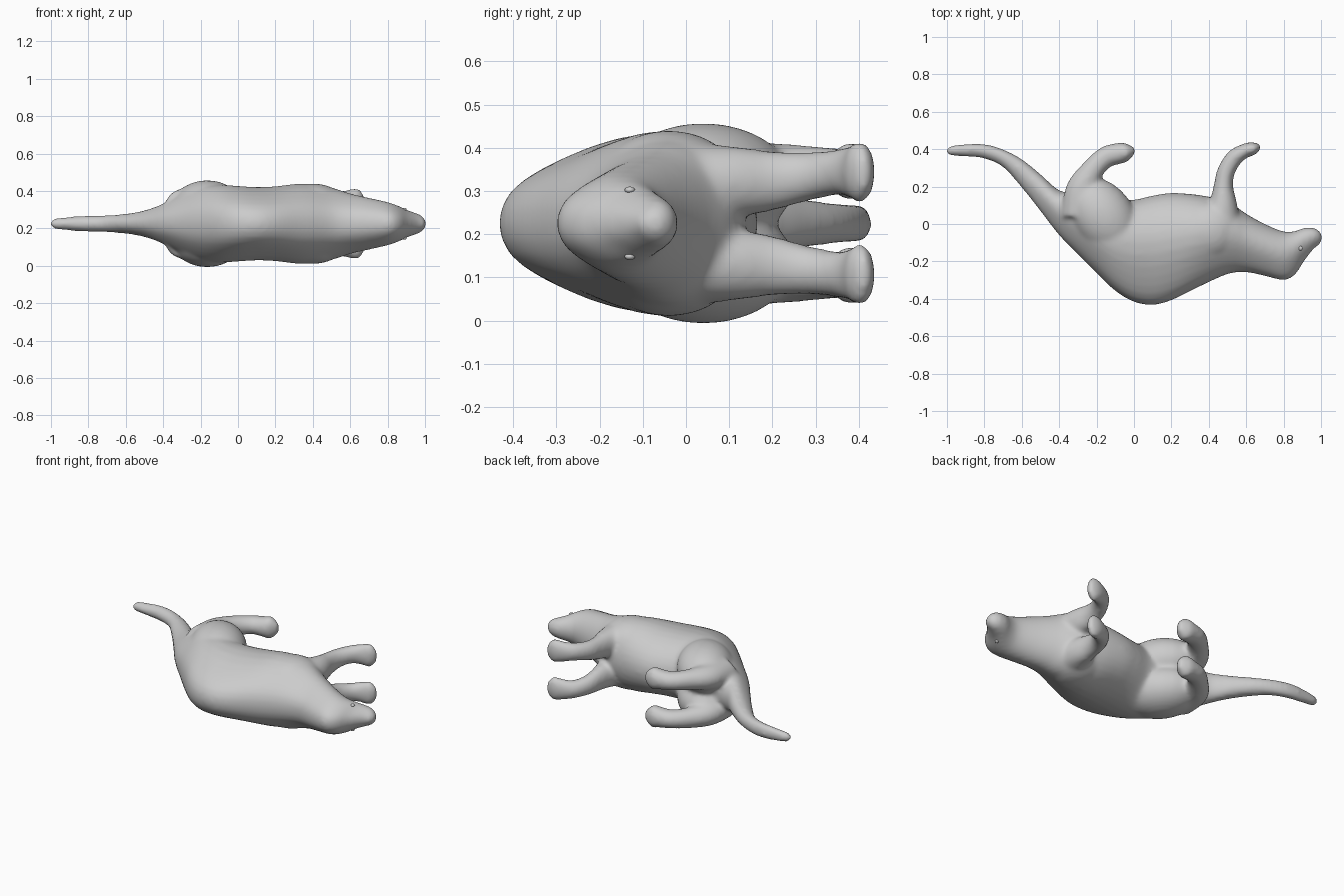
import bpy, bmesh, math
from mathutils import Vector

if "Cube" in bpy.data.objects:
    bpy.data.objects.remove(bpy.data.objects["Cube"])

MID = 0.225  # height of the symmetry plane (animal lies on its side)


def spline(rows, t):
    """Catmull-Rom through rows of numbers, t in [0, len-1]."""
    i = min(int(t), len(rows) - 2)
    f = t - i
    p = [Vector(rows[max(0, min(len(rows) - 1, i + k))]) for k in (-1, 0, 1, 2)]
    return (p[1] * 2 + (p[2] - p[0]) * f + (p[0] * 2 - p[1] * 5 + p[2] * 4 - p[3]) * f * f
            + (p[1] * 3 - p[0] - p[2] * 3 + p[3]) * f ** 3) * 0.5


def skin(bm, rings):
    """Join vertex rings into a closed tube."""
    loops = [[bm.verts.new(c) for c in ring] for ring in rings]
    n = len(loops[0])
    for a, b in zip(loops, loops[1:]):
        for j in range(n):
            bm.faces.new((a[j], a[(j + 1) % n], b[(j + 1) % n], b[j]))
    bm.faces.new(loops[0][::-1])
    bm.faces.new(loops[-1])


def torso(bm, rows, n=32, sub=5):
    """Rows: x, back y, belly y, half width."""
    rings = []
    for s in range((len(rows) - 1) * sub + 1):
        x, lo, hi, w = spline(rows, s / sub)
        wide = lo + (hi - lo) * 0.58
        ring = []
        for j in range(n):
            a = 2 * math.pi * j / n
            c, d = math.cos(a), math.sin(a)
            y = wide + c * ((hi - wide) if c > 0 else (wide - lo))
            flat = 1 - 0.10 * (2 * c * d) ** 2 if c < 0 else 1
            ring.append((x, y, MID + d * w * flat))
        rings.append(ring)
    skin(bm, rings)


def limb(bm, rows, side, n=20, sub=5):
    """Rows: x, y, distance from mid plane, radius in plane, radius sideways."""
    rings = []
    tmax = len(rows) - 1
    for s in range(tmax * sub + 1):
        t = s / sub
        x, y, z, a, b = spline(rows, t)
        d = spline(rows, min(t + .05, tmax)) - spline(rows, max(t - .05, 0))
        nx = Vector((d[1], -d[0])).normalized()
        rings.append([(x + nx.x * a * math.cos(q), y + nx.y * a * math.cos(q),
                       MID + side * (z + b * math.sin(q)))
                      for q in (2 * math.pi * j / n for j in range(n))])
    skin(bm, rings)


def ball(bm, loc, size, turn=0):
    r = bmesh.ops.create_uvsphere(bm, u_segments=24, v_segments=16, radius=1)["verts"]
    c, s = math.cos(turn), math.sin(turn)
    for v in r:
        x, y, z = (v.co[k] * size[k] for k in range(3))
        v.co = (loc[0] + x * c - y * s, loc[1] + x * s + y * c, loc[2] + z)


def finish(bm, name):
    bmesh.ops.recalc_face_normals(bm, faces=bm.faces)
    me = bpy.data.meshes.new(name)
    bm.to_mesh(me)
    bm.free()
    me.shade_smooth()
    ob = bpy.data.objects.new(name, me)
    bpy.context.collection.objects.link(ob)
    return ob


# Tail, torso, neck and head in one sweep
bm = bmesh.new()
torso(bm, [
    (-1.003, .378, .402, .014), (-.98, .364, .417, .028), (-.9, .361, .427, .038),
    (-.8, .349, .427, .044), (-.7, .303, .399, .047), (-.6, .193, .347, .054),
    (-.5, .068, .267, .072), (-.4, -.060, .180, .108), (-.3, -.162, .165, .160),
    (-.2, -.263, .140, .198), (-.1, -.358, .130, .208), (0, -.417, .130, .202),
    (.1, -.433, .152, .196), (.2, -.408, .166, .200), (.35, -.335, .155, .215),
    (.5, -.268, .120, .193), (.6, -.258, .055, .162), (.7, -.278, 0, .139),
    (.8, -.300, -.040, .116), (.86, -.272, -.038, .095), (.91, -.198, -.020, .072),
    (.96, -.135, -.020, .055), (.99, -.112, -.036, .038), (1.004, -.092, -.056, .016)])

hind = [(-.27, .04, .10, .12, .09), (-.275, .18, .112, .092, .075),
        (-.222, .288, .12, .062, .06), (-.15, .358, .12, .058, .054),
        (-.085, .376, .12, .057, .06), (-.04, .386, .12, .05, .068),
        (.004, .397, .12, .014, .03)]
fore = [(.45, -.02, .09, .13, .10), (.475, .10, .095, .08, .085),
        (.478, .20, .098, .053, .07), (.492, .28, .108, .048, .058),
        (.535, .352, .118, .046, .054), (.59, .39, .119, .039, .064),
        (.64, .405, .119, .035, .072), (.675, .417, .119, .012, .034)]
for side in (1, -1):
    limb(bm, hind, side)
    limb(bm, fore, side)
    # Haunch and shoulder muscle, blended into the flank
    ball(bm, (-.165, .04, MID + side * .09), (.23, .165, .142), -.95)
    ball(bm, (.40, -.04, MID + side * .095), (.18, .16, .120), .3)
body = finish(bm, "otter_body")

# Fuse the parts into one soft skin
rm = body.modifiers.new("fuse", "REMESH")
rm.mode = "VOXEL"
rm.voxel_size = 0.011
rm.use_smooth_shade = True
sm = body.modifiers.new("soften", "SMOOTH")
sm.factor = 0.5
sm.iterations = 14

# Nose and eyes
bm = bmesh.new()
ball(bm, (.978, -.068, MID), (.016, .020, .026))
finish(bm, "nose")
for side, name in ((1, "eye_left"), (-1, "eye_right")):
    bm = bmesh.new()
    ball(bm, (.89, -.13, MID + side * .077), (.012, .012, .008))
    finish(bm, name)
